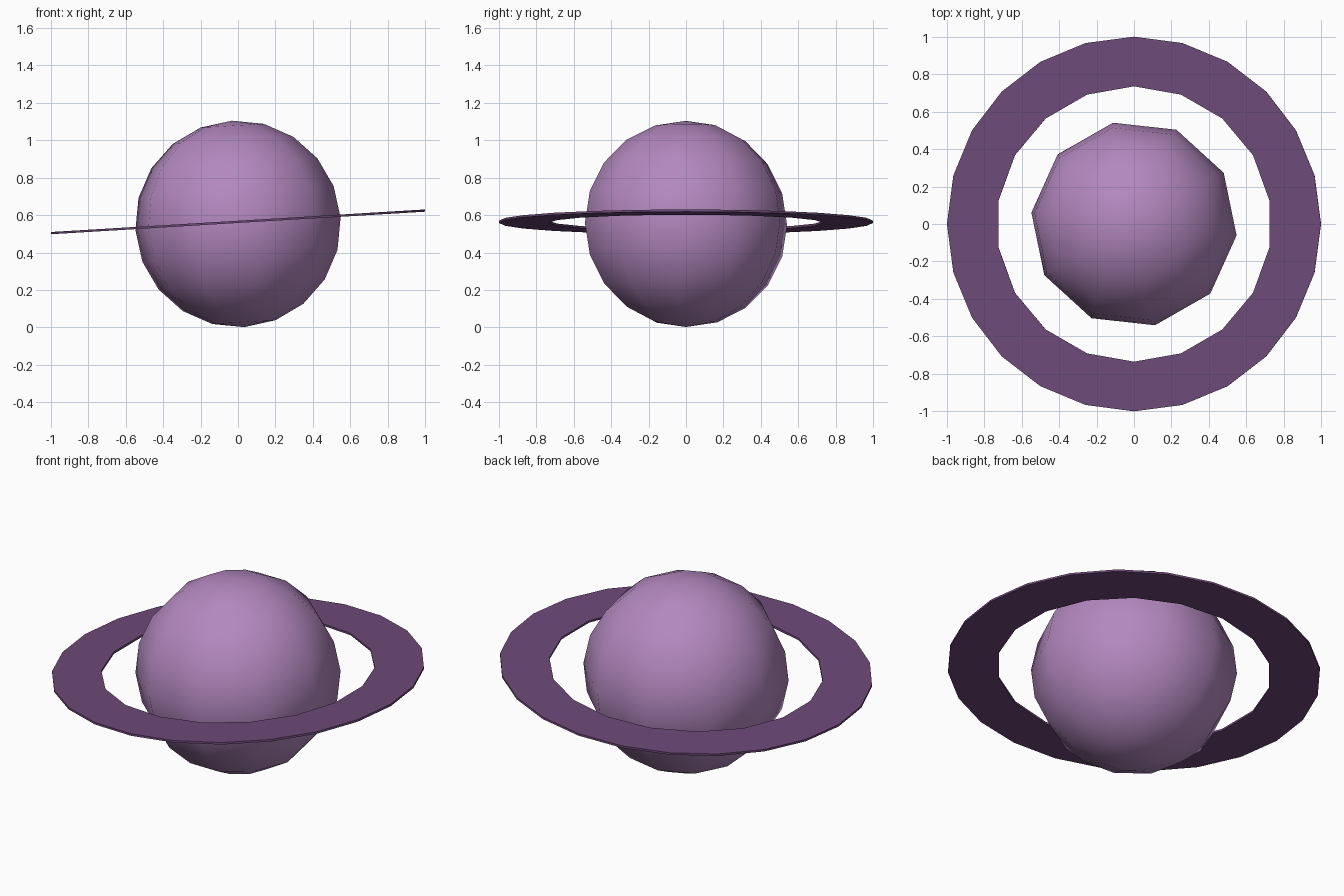
import bpy, bmesh, math
from mathutils import Matrix

if "Cube" in bpy.data.objects:
    bpy.data.objects.remove(bpy.data.objects["Cube"])

TILT = -math.radians(3.45)   # whole planet leans, ring rises toward +x


def material(name, rgb):
    m = bpy.data.materials.new(name)
    m.diffuse_color = (*rgb, 1.0)
    m.use_nodes = True
    m.node_tree.nodes["Principled BSDF"].inputs["Base Color"].default_value = m.diffuse_color
    return m


lilac = material("lilac", (0.45, 0.246, 0.52))
plum = material("dark plum", (0.155, 0.068, 0.19))

# Planet body: 10-sided smooth UV sphere
bm = bmesh.new()
bmesh.ops.create_uvsphere(bm, u_segments=10, v_segments=10, radius=0.552,
                          matrix=Matrix.Rotation(math.radians(11.7), 4, 'Z'))
for f in bm.faces:
    f.smooth = True
mesh = bpy.data.meshes.new("planet_body")
bm.to_mesh(mesh)
bm.free()
mesh.materials.append(lilac)
planet = bpy.data.objects.new("planet_body", mesh)
planet.location = (0, 0, 0.553)
planet.rotation_euler = (0, TILT, 0)
bpy.context.collection.objects.link(planet)

# Ring: flat disc outline (24 sides) with an 18-sided hole
curve = bpy.data.curves.new("planet_ring", 'CURVE')
curve.dimensions = '2D'
curve.fill_mode = 'BOTH'
curve.extrude = 0.006
for radius, sides in ((1.0, 24), (0.735, 18)):
    s = curve.splines.new('POLY')
    s.points.add(sides - 1)
    for i, p in enumerate(s.points):
        a = math.pi / 2 + 2 * math.pi * i / sides
        p.co = (radius * math.cos(a), radius * math.sin(a), 0, 1)
    s.use_cyclic_u = True
    s.use_smooth = False
curve.materials.append(plum)
ring = bpy.data.objects.new("planet_ring", curve)
ring.location = (0, 0, 0.564)
ring.rotation_euler = (0, TILT, 0)
bpy.context.collection.objects.link(ring)

bpy.context.view_layer.objects.active = ring
ring.select_set(True)
bpy.ops.object.convert(target='MESH')

# Weld the ring and give it clean outward flat faces
ring = bpy.context.view_layer.objects.active
ring.name = "planet_ring"
bm = bmesh.new()
bm.from_mesh(ring.data)
bmesh.ops.remove_doubles(bm, verts=bm.verts, dist=0.0005)
bmesh.ops.recalc_face_normals(bm, faces=bm.faces)
for f in bm.faces:
    f.smooth = False
bm.to_mesh(ring.data)
bm.free()
